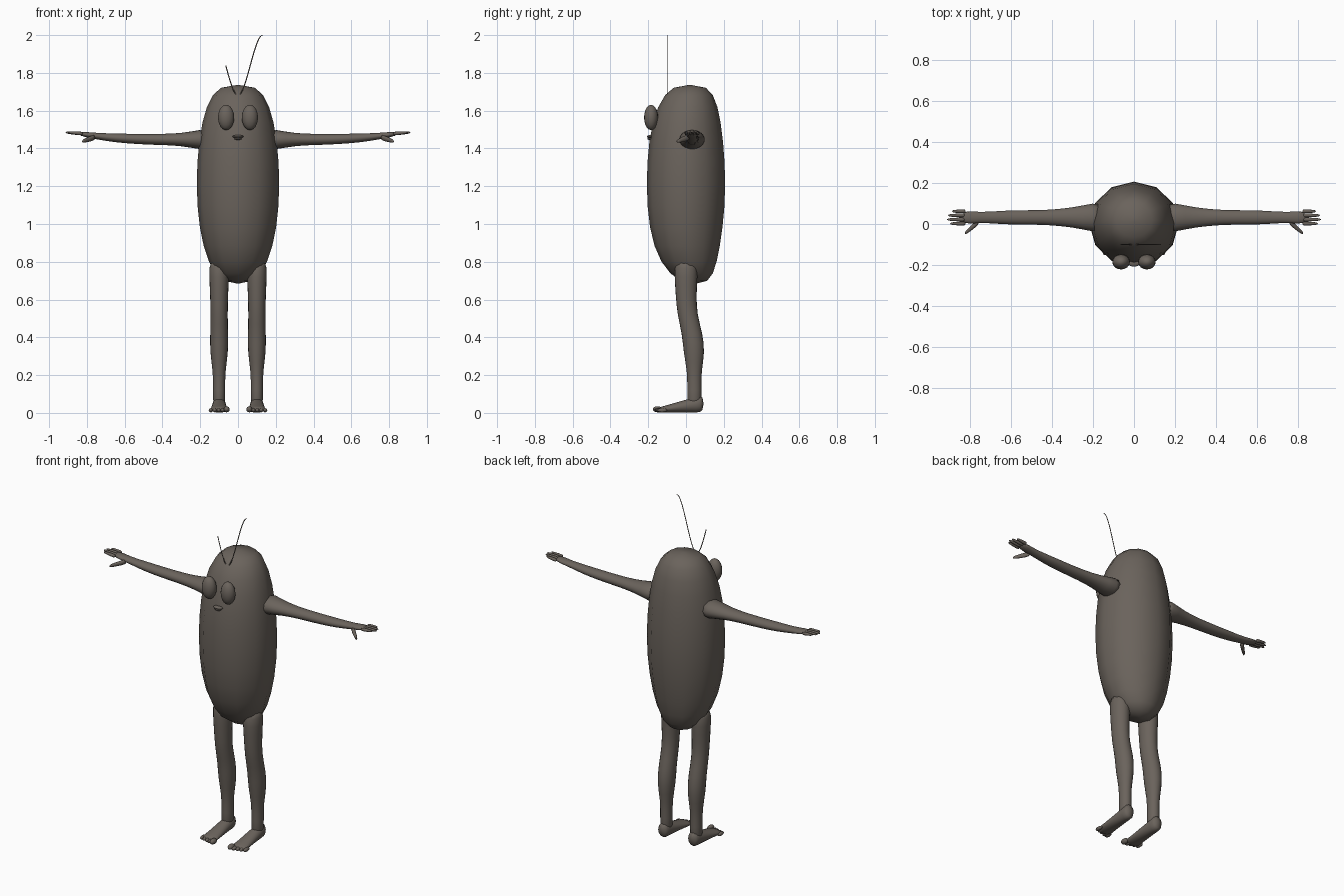
import bpy
import bmesh
from math import sin, cos, pi, tanh
from mathutils import Matrix, Vector

cube = bpy.data.objects.get("Cube")
if cube:
    bpy.data.objects.remove(cube)

skin = bpy.data.materials.new("grey brown skin")
skin.use_nodes = True
colour = (.145, .125, .107, 1)
skin.diffuse_color = colour
skin.node_tree.nodes["Principled BSDF"].inputs["Base Color"].default_value = colour


def finish(name, bm, subdivide=False):
    """Turn a bmesh into a smooth shaded object with the skin material."""
    bmesh.ops.recalc_face_normals(bm, faces=bm.faces)
    for face in bm.faces:
        face.smooth = True
    mesh = bpy.data.meshes.new(name)
    bm.to_mesh(mesh)
    bm.free()
    mesh.materials.append(skin)
    obj = bpy.data.objects.new(name, mesh)
    bpy.context.collection.objects.link(obj)
    if subdivide:
        modifier = obj.modifiers.new("Smooth", "SUBSURF")
        modifier.levels = modifier.render_levels = 1
    return obj


def loft(name, axis, rings, sides=10, flip=1, subdivide=True):
    """Skin elliptical rings (centre, radius, radius) stacked along an axis."""
    bm = bmesh.new()
    across, along = [i for i in range(3) if i != axis]
    loops = []
    for centre, radius_a, radius_b in rings:
        loop = []
        for k in range(sides):
            angle = 2 * pi * k / sides
            point = Vector(centre)
            point[across] += radius_a * cos(angle)
            point[along] += radius_b * sin(angle)
            point.x *= flip
            loop.append(bm.verts.new(point))
        loops.append(loop)
    for low, high in zip(loops, loops[1:]):
        for k in range(sides):
            following = (k + 1) % sides
            bm.faces.new((low[k], low[following], high[following], high[k]))
    bm.faces.new(loops[0])
    bm.faces.new(loops[-1])
    return finish(name, bm, subdivide)


def ball(name, centre, size, flip=1):
    """Make an ellipsoid, optionally on the other side of the body."""
    bm = bmesh.new()
    x, y, z = centre
    place = Matrix.Translation((x * flip, y, z))
    bmesh.ops.create_uvsphere(bm, u_segments=16, v_segments=10, radius=1,
                              matrix=place @ Matrix.Diagonal((*size, 1)))
    return finish(name, bm)


def steps(count):
    """Evenly spaced fractions from zero to one."""
    return [i / (count - 1) for i in range(count)]


def between(start, end, t):
    return start + (end - start) * t


# Body: a tall capsule whose lower end sits slightly further back
body_rings = []
for t in steps(15):
    angle = between(-pi / 2, pi / 2, t) * .995
    fullness = .6 if angle > 0 else .75
    radius = .218 * cos(angle) ** fullness
    lean = between(.05, .02, t) * sin(angle) ** 4
    body_rings.append(((0, lean, 1.21 + .525 * sin(angle)), radius, radius * .95))
loft("body", 2, body_rings, sides=12, subdivide=False)

# Lips
ball("upper_lip", (0, -.19, 1.463), (.03, .018, .008))
ball("lower_lip", (0, -.19, 1.452), (.02, .015, .007))


def antenna(name, flip, reach):
    """Thin wire rising from the crown in an S curve; reach cuts it short."""
    rings = []
    for t in steps(13):
        part = t * reach
        rise = part * part * (3 - 2 * part)
        rings.append(((.13 * part, -.1, between(1.68, 2, rise)), .003, .002))
    loft(name, 2, rings, sides=6, flip=flip, subdivide=False)


antenna("left_antenna", flip=1, reach=1)
antenna("right_antenna", flip=-1, reach=.5)


def build_arm(side, flip):
    """Arm with a flared shoulder, flattening into the palm."""
    depths = (.09, .06, .045, .037, .038, .035, .025, .04)
    heights = (.07, .043, .032, .031, .028, .025, .018, .013)
    rings = []
    for t, depth, height in zip(steps(len(depths)), depths, heights):
        centre = (between(.15, .85, t), .032, between(1.447, 1.48, t ** 4))
        rings.append((centre, depth, height))
    loft(side + "_arm", 0, rings, flip=flip)


def build_digit(name, start, end, thickness, flip):
    """Tapered finger or thumb."""
    rings = []
    for t in steps(4):
        radius = thickness * (1 - t * t / 2)
        rings.append((Vector(start).lerp(Vector(end), t), radius, radius))
    loft(name, 0, rings, sides=8, flip=flip)


def build_leg(side, flip):
    """Leg with knee and calf swellings, the shin set back from the thigh."""
    widths = (.056, .056, .05, .048, .05, .052, .034, .034, .036)
    rings = []
    for t, width in zip(steps(len(widths)), widths):
        height = between(.82, .02, t)
        setback = .022 * (1 + tanh(15 * (.46 - height)))
        rings.append(((.1, setback, height), width, width * 1.16))
    loft(side + "_leg", 2, rings, flip=flip)


def build_foot(side, flip):
    """Wedge that widens and thins from the heel towards the toes."""
    rings = []
    for t in steps(7):
        half_height = between(.05, .014, t)
        centre = (.1, between(.095, -.15, t), half_height)
        rings.append((centre, between(.034, .05, t), half_height))
    loft(side + "_foot", 1, rings, flip=flip)
    for i in range(5):
        size = .016 if i == 0 else .011
        centre = (.06 + .021 * i, -.15 + .006 * i, size + .003)
        ball(f"{side}_toe_{i + 1}", centre, (size, .026, size), flip)


for side, flip in (("left", 1), ("right", -1)):
    ball(side + "_eye", (.063, -.185, 1.564), (.043, .037, .067), flip)
    build_arm(side, flip)
    for i, tip in enumerate((.9, .915, .91, .89)):
        across = .002 + .02 * i
        build_digit(f"{side}_finger_{i + 1}", (.82, across, 1.478),
                    (tip, across, 1.485), .011, flip)
    build_digit(side + "_thumb", (.755, .015, 1.46), (.828, -.048, 1.436), .017, flip)
    build_leg(side, flip)
    build_foot(side, flip)
